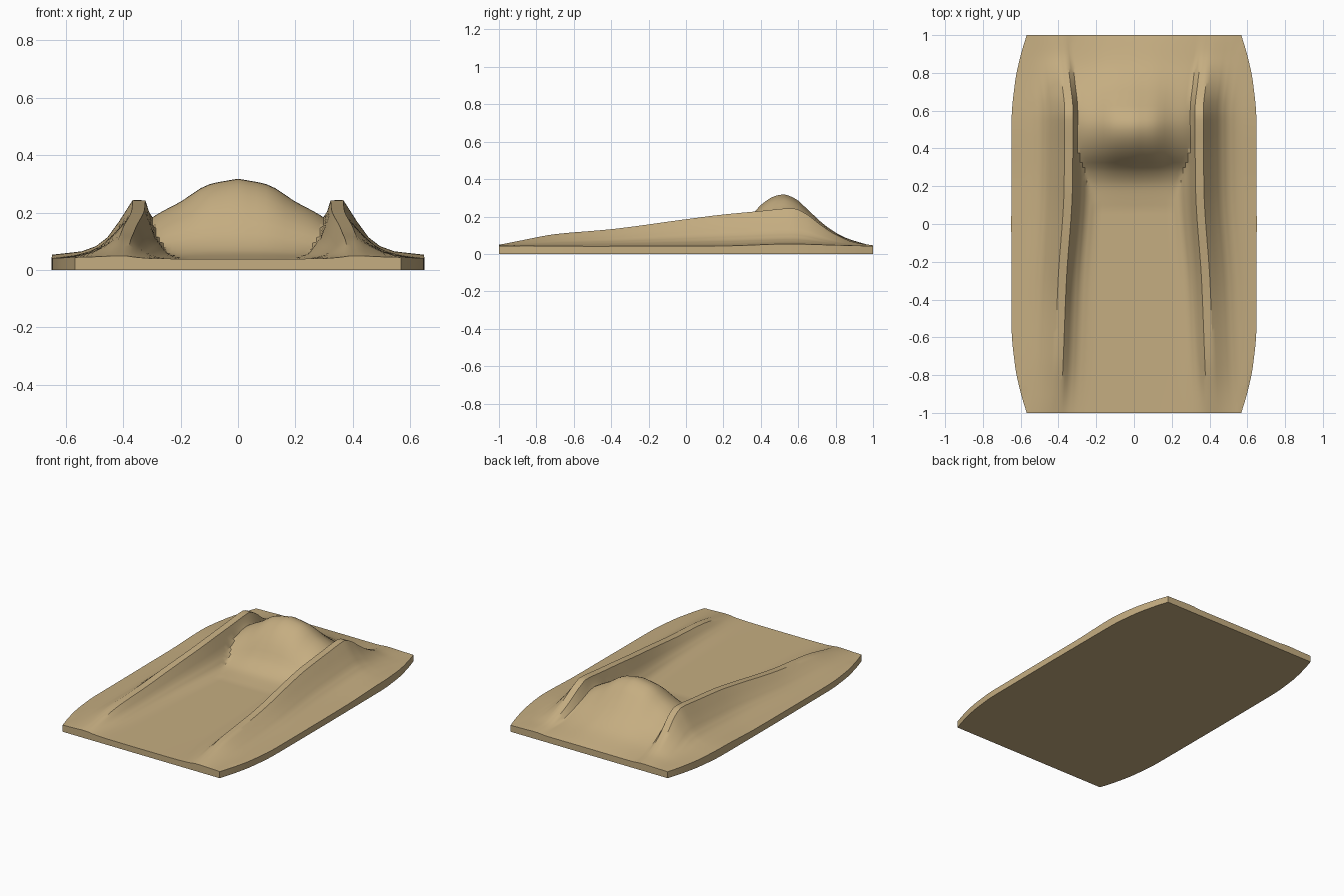
import bpy, bmesh

if "Cube" in bpy.data.objects:
    bpy.data.objects.remove(bpy.data.objects["Cube"])


def curve(pts, t):
    """Smooth monotone interpolation through (position, value) points."""
    if t <= pts[0][0]:
        return pts[0][1]
    if t >= pts[-1][0]:
        return pts[-1][1]
    d = [(b[1] - a[1]) / (b[0] - a[0]) for a, b in zip(pts, pts[1:])]
    m = [d[0]] + [2 * p * q / (p + q) if p * q > 0 else 0 for p, q in zip(d, d[1:])] + [d[-1]]
    for i, ((x0, y0), (x1, y1)) in enumerate(zip(pts, pts[1:])):
        if t <= x1:
            h = x1 - x0
            s = (t - x0) / h
            return (y0 * (1 + 2 * s) * (1 - s) ** 2 + y1 * s * s * (3 - 2 * s)
                    + h * s * (1 - s) * (m[i] * (1 - s) - m[i + 1] * s))


# Plan outline half-width, ridge crest line and lengthwise height profiles
WIDTH = [(0, .65), (.55, .648), (.75, .63), (.9, .598), (1, .568)]
CREST_X = [(-1, .41), (-.8, .4), (-.3, .38), (.2, .348), (.6, .345), (.75, .36), (1, .39)]
CREST_Z = [(-1, .05), (-.9, .07), (-.7, .108), (-.4, .135), (0, .188), (.2, .213),
           (.4, .23), (.57, .243), (.64, .215), (.72, .155), (.8, .105), (.9, .063), (1, .048)]
HUMP_Z = [(.08, 0), (.2, .02), (.28, .07), (.36, .18), (.42, .24), (.48, .273), (.52, .28),
          (.58, .26), (.66, .19), (.75, .11), (.85, .05), (1, .003)]
HUMP_X = [(0, 1), (.1, .93), (.2, .71), (.28, .55), (.36, .35), (.45, .1), (.5, 0)]
RIM_Z = [(-1, .043), (-.5, .041), (.2, .043), (.55, .053), (.8, .047), (1, .042)]
# Ridge cross-section: offset from crest line, share of crest height
RIDGE = [(-.15, 0), (-.1, .12), (-.06, .42), (-.022, 1), (.022, 1), (.07, .62),
         (.11, .34), (.15, .18), (.2, .08)]
SUB = 3


def half_row(y):
    """Points from the centre line to the edge at one y station."""
    xc, w = curve(CREST_X, y), curve(WIDTH, abs(y))
    amp = curve(CREST_Z, y) - .042
    keys = [(0, 0), ((xc - .15) / 2, 0)]
    keys += [(min(xc + o, w - .01), k) for o, k in RIDGE if xc + o < w]
    while len(keys) < len(RIDGE) + 2:
        keys.append((w - .005, 0))
    keys.append((w, 0))
    row = []
    for (xa, ka), (xb, kb) in zip(keys, keys[1:]):
        for s in range(SUB):
            row.append((xa + (xb - xa) * s / SUB, ka + (kb - ka) * s / SUB))
    row.append(keys[-1])
    rim = curve(RIM_Z, y)
    out = []
    for x, k in row:
        base = .038 + (rim - .038) * min(1, (x / w) ** 2)
        rise = max(amp * k, curve(HUMP_Z, y) * curve(HUMP_X, x))
        out.append((x, y, base + rise))
    return out


# Sculpted top surface, mirrored across the centre line
bm = bmesh.new()
N = 80
grid = []
for j in range(N + 1):
    right = half_row(-1 + 2 * j / N)
    left = [(-x, y, z) for x, y, z in right[:0:-1]]
    grid.append([bm.verts.new(p) for p in left + right])
for a, b in zip(grid, grid[1:]):
    for i in range(len(a) - 1):
        bm.faces.new((a[i], a[i + 1], b[i + 1], b[i]))

# Vertical rim and flat underside
loop = (grid[0] + [r[-1] for r in grid[1:]] + grid[-1][-2::-1]
        + [r[0] for r in grid[-2:0:-1]])
foot = [bm.verts.new((v.co.x, v.co.y, 0)) for v in loop]
for i in range(len(loop)):
    k = (i + 1) % len(loop)
    bm.faces.new((loop[k], loop[i], foot[i], foot[k]))
bm.faces.new(foot[::-1])
bmesh.ops.recalc_face_normals(bm, faces=bm.faces)

mesh = bpy.data.meshes.new("earth_berm")
bm.to_mesh(mesh)
bm.free()
berm = bpy.data.objects.new("earth_berm", mesh)
bpy.context.collection.objects.link(berm)

# Sandy earth colour
mat = bpy.data.materials.new("sandy_earth")
mat.diffuse_color = (.56, .42, .22, 1)
mat.use_nodes = True
mat.node_tree.nodes["Principled BSDF"].inputs["Base Color"].default_value = mat.diffuse_color
mesh.materials.append(mat)

bpy.context.view_layer.objects.active = berm
berm.select_set(True)
bpy.ops.object.shade_smooth_by_angle(angle=.55)
